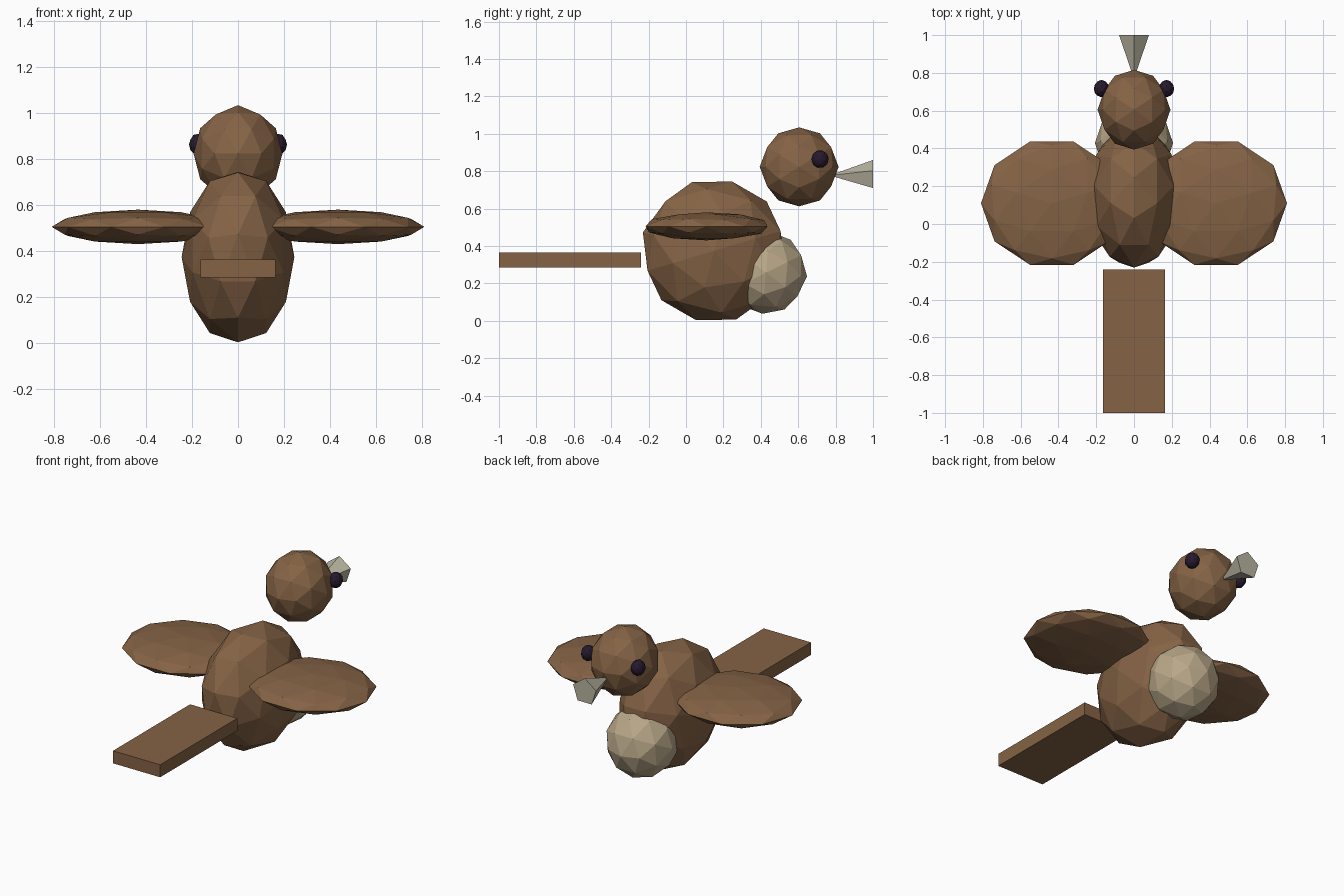
import bpy, bmesh, math
from mathutils import Matrix, Vector

if "Cube" in bpy.data.objects:
    bpy.data.objects.remove(bpy.data.objects["Cube"])


def material(name, rgb):
    m = bpy.data.materials.new(name)
    m.diffuse_color = (*rgb, 1)
    m.use_nodes = True
    m.node_tree.nodes["Principled BSDF"].inputs["Base Color"].default_value = m.diffuse_color
    return m


brown = material("brown feathers", (0.235, 0.125, 0.06))
cream = material("cream belly", (0.485, 0.39, 0.25))
bone = material("pale beak", (0.485, 0.456, 0.355))
dark = material("dark eye", (0.02, 0.01, 0.027))

R = Matrix.Rotation
# orientations of the faceted ball before scaling
ALIGNED = R(math.pi / 2, 4, 'Z') @ R(-math.atan(0.618034), 4, 'Y')
FLAT = R(math.radians(18), 4, 'Z')
SIDEWAYS = R(math.pi / 2, 4, 'Y')


def finish(bm, name, mat):
    mesh = bpy.data.meshes.new(name)
    bmesh.ops.recalc_face_normals(bm, faces=bm.faces)
    bm.to_mesh(mesh)
    bm.free()
    mesh.materials.append(mat)
    obj = bpy.data.objects.new(name, mesh)
    bpy.context.collection.objects.link(obj)
    return obj


def ball(name, loc, radii, mat, orient=ALIGNED, tilt=0, mirror=False):
    bm = bmesh.new()
    bmesh.ops.create_icosphere(bm, subdivisions=2, radius=1)
    scale = Matrix.Diagonal((*radii, 1))
    bm.transform(Matrix.Translation(loc) @ R(math.radians(tilt), 4, 'X') @ scale @ orient)
    if mirror:
        bm.transform(Matrix.Diagonal((-1, 1, 1, 1)))
    return finish(bm, name, mat)


# body, belly and head
ball("body", (0, 0.15, 0.374), (0.245, 0.393, 0.383), brown, tilt=-14.5)
ball("belly", (0, 0.428, 0.257), (0.207, 0.22, 0.22), cream, tilt=-5)
ball("head", (0, 0.605, 0.823), (0.193, 0.211, 0.211), brown)

# wings and eyes on both sides
for side, flip in (("right", False), ("left", True)):
    ball(side + "_wing", (0.435, 0.11, 0.505), (0.375, 0.343, 0.075), brown, FLAT, mirror=flip)
    ball(side + "_eye", (0.172, 0.717, 0.864), (0.041, 0.046, 0.048), dark, SIDEWAYS, mirror=flip)

# five-sided beak, wide end forward
bm = bmesh.new()
tip = bm.verts.new((0, 0.768, 0.777))
rim = []
for i in range(5):
    a = math.radians(90 + 72 * i)
    rim.append(bm.verts.new((0.083 * math.cos(a), 1.0, 0.777 + 0.083 * math.sin(a))))
bm.faces.new(rim)
for i in range(5):
    bm.faces.new((rim[i], rim[(i + 1) % 5], tip))
finish(bm, "beak", bone)

# flat tail board
bm = bmesh.new()
bmesh.ops.create_cube(bm, size=1)
bm.transform(Matrix.Translation((0, -0.62, 0.325)) @ Matrix.Diagonal((0.326, 0.76, 0.078, 1)))
finish(bm, "tail", brown)
